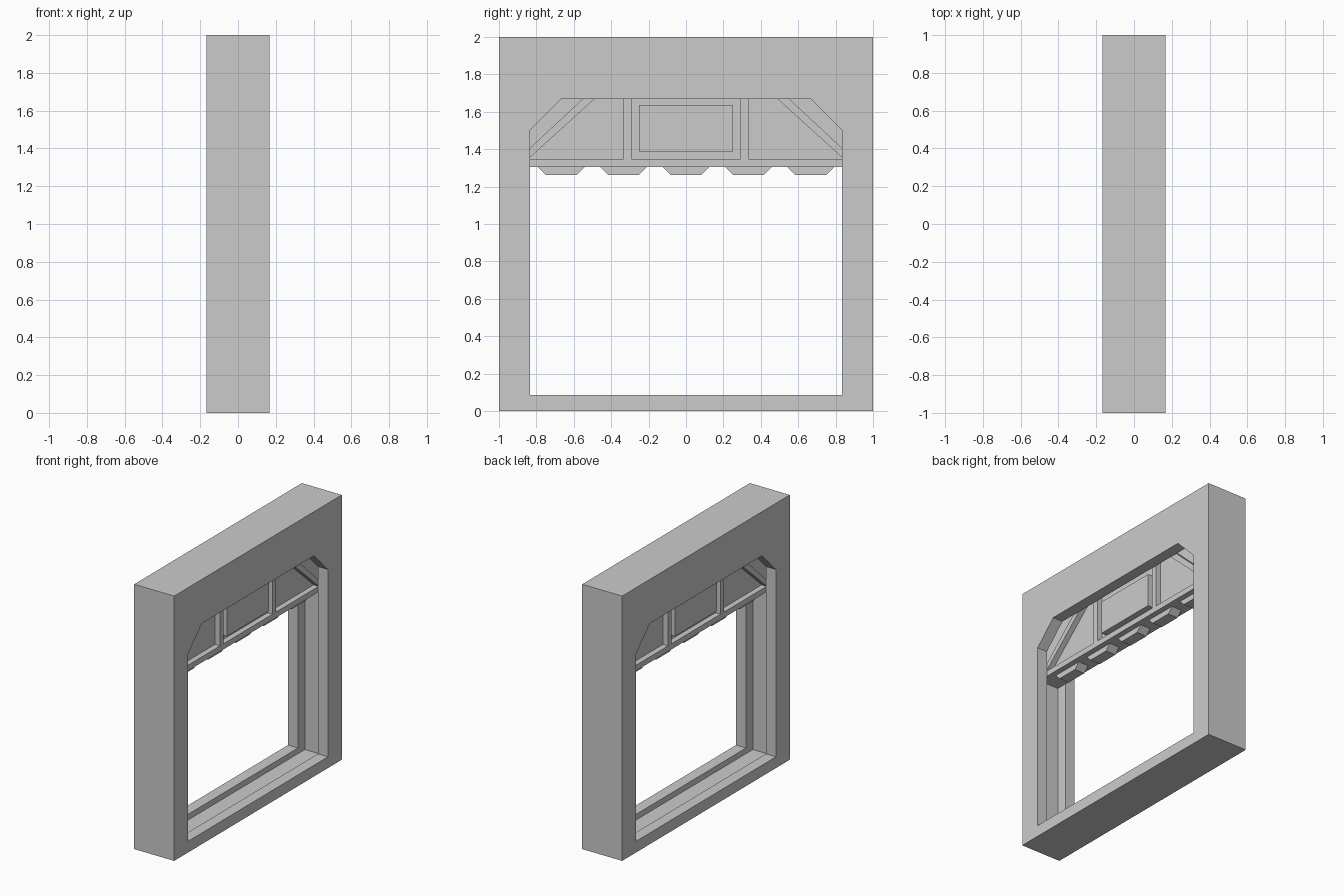
import bpy, bmesh

if "Cube" in bpy.data.objects:
    bpy.data.objects.remove(bpy.data.objects["Cube"])


def prism(name, pts, x):
    """Extrude a (y, z) outline from -x to +x."""
    bm = bmesh.new()
    face = bm.faces.new([bm.verts.new((-x, y, z)) for y, z in pts])
    ext = bmesh.ops.extrude_face_region(bm, geom=[face])
    verts = [v for v in ext["geom"] if isinstance(v, bmesh.types.BMVert)]
    bmesh.ops.translate(bm, verts=verts, vec=(2 * x, 0, 0))
    bmesh.ops.recalc_face_normals(bm, faces=bm.faces)
    mesh = bpy.data.meshes.new(name)
    bm.to_mesh(mesh)
    bm.free()
    obj = bpy.data.objects.new(name, mesh)
    bpy.context.collection.objects.link(obj)
    return obj


def slab(name, y0, y1, z0, z1, x):
    return prism(name, [(y0, z0), (y1, z0), (y1, z1), (y0, z1)], x)


def cut(target, cutter):
    cutter.hide_render = True
    mod = target.modifiers.new("cut", 'BOOLEAN')
    mod.operation = 'DIFFERENCE'
    mod.solver = 'EXACT'
    mod.object = cutter
    bpy.context.view_layer.objects.active = target
    bpy.ops.object.modifier_apply(modifier=mod.name)
    bpy.data.objects.remove(cutter)


DEPTH, TRACK, CORE = 0.1667, 0.0833, 0.0417   # half thicknesses
SLOT_Y, SLOT_TOP = 0.9167, 1.75

# Wall frame with chamfered opening and a door track all round
frame = slab("wall_frame", -1, 1, 0, 2, DEPTH)
opening = [(-0.835, 0.085), (0.835, 0.085), (0.835, 1.5),
           (0.668, 1.667), (-0.668, 1.667), (-0.835, 1.5)]
cut(frame, prism("opening_cutter", opening, 0.3))
cut(frame, slab("track_cutter", -SLOT_Y, SLOT_Y, 0.042, SLOT_TOP, TRACK))

# Raised door: core sheet, bottom rail and centre plate
slab("door_sheet", -SLOT_Y, SLOT_Y, 1.32, SLOT_TOP, CORE)
slab("door_bottom_rail", -SLOT_Y, SLOT_Y, 1.305, 1.347, TRACK)
slab("door_centre_plate", -0.25, 0.25, 1.388, 1.637, TRACK)

# Upright bars and diagonal braces on both halves
brace = [(0.846, 1.345), (0.90, 1.345), (0.465, SLOT_TOP), (0.40, SLOT_TOP)]
for side, s in (("left", -1), ("right", 1)):
    slab("door_upright_" + side, s * 0.292, s * 0.333, 1.347, SLOT_TOP, TRACK)
    prism("door_brace_" + side, [(s * y, z) for y, z in brace], TRACK)

# Teeth along the lower edge
for i in range(5):
    c = (i - 2) / 3
    prism(f"door_tooth_{i + 1}", [(c - 0.125, 1.305), (c - 0.083, 1.263),
                                  (c + 0.083, 1.263), (c + 0.125, 1.305)], CORE)
